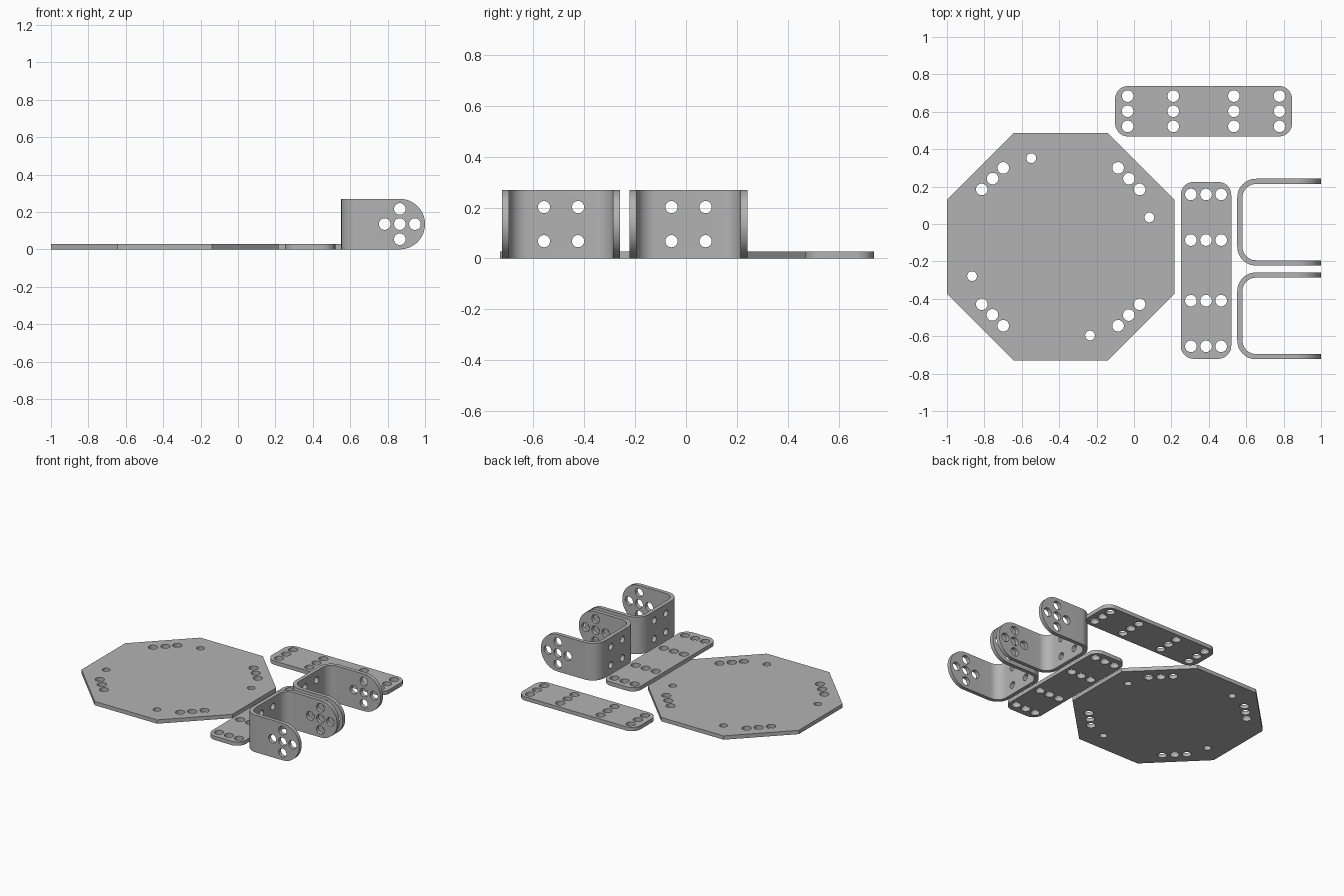
import bpy, bmesh, math
from mathutils import Matrix, Vector

cube = bpy.data.objects.get("Cube")
if cube:
    bpy.data.objects.remove(cube, do_unlink=True)

THICK = 0.028      # sheet thickness
WIDTH = 0.27       # plate width and bracket height
PITCH = 0.081      # hole spacing
BIG, SMALL = 0.031, 0.024

grey = bpy.data.materials.new("grey metal")
grey.use_nodes = True
colour = (0.45, 0.45, 0.45, 1)
grey.diffuse_color = colour
grey.node_tree.nodes["Principled BSDF"].inputs["Base Color"].default_value = colour


def arc(cx, cy, r, start, end, steps=12):
    """Points along an arc, angles in degrees."""
    angles = [math.radians(start + (end - start) * i / steps) for i in range(steps + 1)]
    return [(cx + r * math.cos(a), cy + r * math.sin(a)) for a in angles]


def new_object(name, bm):
    bmesh.ops.recalc_face_normals(bm, faces=bm.faces)
    mesh = bpy.data.meshes.new(name)
    bm.to_mesh(mesh)
    bm.free()
    mesh.materials.append(grey)
    obj = bpy.data.objects.new(name, mesh)
    bpy.context.collection.objects.link(obj)
    return obj


def prism(name, outline, depth, matrix=Matrix()):
    """Extrude a flat outline upwards, then place it."""
    bm = bmesh.new()
    face = bm.faces.new([bm.verts.new((x, y, 0)) for x, y in outline])
    top = bmesh.ops.extrude_face_region(bm, geom=[face])["geom"]
    bmesh.ops.translate(bm, vec=(0, 0, depth),
                        verts=[v for v in top if isinstance(v, bmesh.types.BMVert)])
    bm.transform(matrix)
    return new_object(name, bm)


def drills(holes):
    """One cutter holding a cylinder per (centre, axis, radius, length)."""
    bm = bmesh.new()
    for centre, axis, radius, length in holes:
        turn = Vector((0, 0, 1)).rotation_difference(Vector(axis)).to_matrix().to_4x4()
        bmesh.ops.create_cone(bm, cap_ends=True, segments=32, radius1=radius,
                              radius2=radius, depth=length,
                              matrix=Matrix.Translation(centre) @ turn)
    return new_object("hole_cutter", bm)


def cut(obj, cutter, operation="DIFFERENCE"):
    """Apply a boolean and discard the cutter."""
    mod = obj.modifiers.new("cut", "BOOLEAN")
    mod.operation, mod.object, mod.solver = operation, cutter, "EXACT"
    bpy.context.view_layer.update()
    evaluated = obj.evaluated_get(bpy.context.evaluated_depsgraph_get())
    mesh = bpy.data.meshes.new_from_object(evaluated)
    obj.modifiers.clear()
    obj.data = mesh
    bpy.data.objects.remove(cutter, do_unlink=True)


def finish(obj, location, turn=0):
    obj.location = location
    obj.rotation_euler.z = math.radians(turn)
    bpy.ops.object.select_all(action="DESELECT")
    obj.select_set(True)
    bpy.context.view_layer.objects.active = obj
    bpy.ops.object.shade_smooth_by_angle(angle=math.radians(30))


def upright(x, y, radius):
    return ((x, y, THICK / 2), (0, 0, 1), radius, 4 * THICK)


# Octagonal base plate, with the hole group repeated on four sides
apothem = 0.608
octagon = arc(0, 0, apothem / math.cos(math.pi / 8), 22.5, 337.5, 7)
base = prism("octagon_plate", octagon, THICK)
holes = []
for quarter in range(4):
    spin = Matrix.Rotation(quarter * math.pi / 2, 2)
    for x, y, r in ((-0.422, 0.307, BIG), (-0.364, 0.365, BIG),
                    (-0.307, 0.422, BIG), (-0.157, 0.474, 0.026)):
        holes.append(upright(*(spin @ Vector((x, y))), r))
cut(base, drills(holes))
finish(base, (-0.392, -0.122, 0))


# Rounded connecting plates with four rows of three holes
def link_plate(name, location, turn):
    half, side, r = 0.473, WIDTH / 2, 0.07
    outline = []
    for sx, sy, start in ((1, 1, 0), (-1, 1, 90), (-1, -1, 180), (1, -1, 270)):
        outline += arc(sx * (half - r), sy * (side - r), r, start, start + 90)
    plate = prism(name, outline, THICK)
    cut(plate, drills([upright(x, y, BIG) for x in (-0.406, -0.162, 0.162, 0.406)
                       for y in (-PITCH, 0, PITCH)]))
    finish(plate, location, turn)


link_plate("back_link_plate", (0.372, 0.603, 0), 0)
link_plate("middle_link_plate", (0.385, -0.248, 0), 90)


# U brackets: bent strip, rounded flange ends, drilled web and flanges
def bracket(name, location):
    length, half, bend, mid = 0.448, 0.232, 0.1, WIDTH / 2
    inner, inside = bend - THICK, half - THICK
    outline = [(length, half)] + arc(bend, half - bend, bend, 90, 180)
    outline += arc(bend, bend - half, bend, 180, 270) + [(length, -half)]
    outline += [(length, -inside)] + arc(bend, bend - half, inner, 270, 180)
    outline += arc(bend, half - bend, inner, 180, 90) + [(length, inside)]
    body = prism(name, outline, WIDTH)

    # Side silhouette that rounds the flange ends
    side = [(-0.1, WIDTH + 0.1), (-0.1, -0.1), (length - mid - 0.1, -0.1),
            (length - mid - 0.1, 0)]
    side += arc(length - mid, mid, mid, -90, 90, 32) + [(length - mid - 0.1, WIDTH),
                                                      (length - mid - 0.1, WIDTH + 0.1)]
    stand = Matrix.Translation((0, 0.5, 0)) @ Matrix.Rotation(math.pi / 2, 4, "X")
    cut(body, prism("flange_shape", side, 1, stand), "INTERSECT")

    offsets = ((0, 0), (PITCH, 0), (-PITCH, 0), (0, PITCH), (0, -PITCH))
    holes = [((length - mid + x, 0, mid + z), (0, 1, 0), BIG, 1) for x, z in offsets]
    holes += [((0, y, mid + z), (1, 0, 0), SMALL, 0.2)
              for y in (-0.067, 0.067) for z in (-0.067, 0.067)]
    cut(body, drills(holes))
    finish(body, location)


bracket("front_bracket", (0.552, -0.491, 0))
bracket("back_bracket", (0.552, 0.01, 0))
